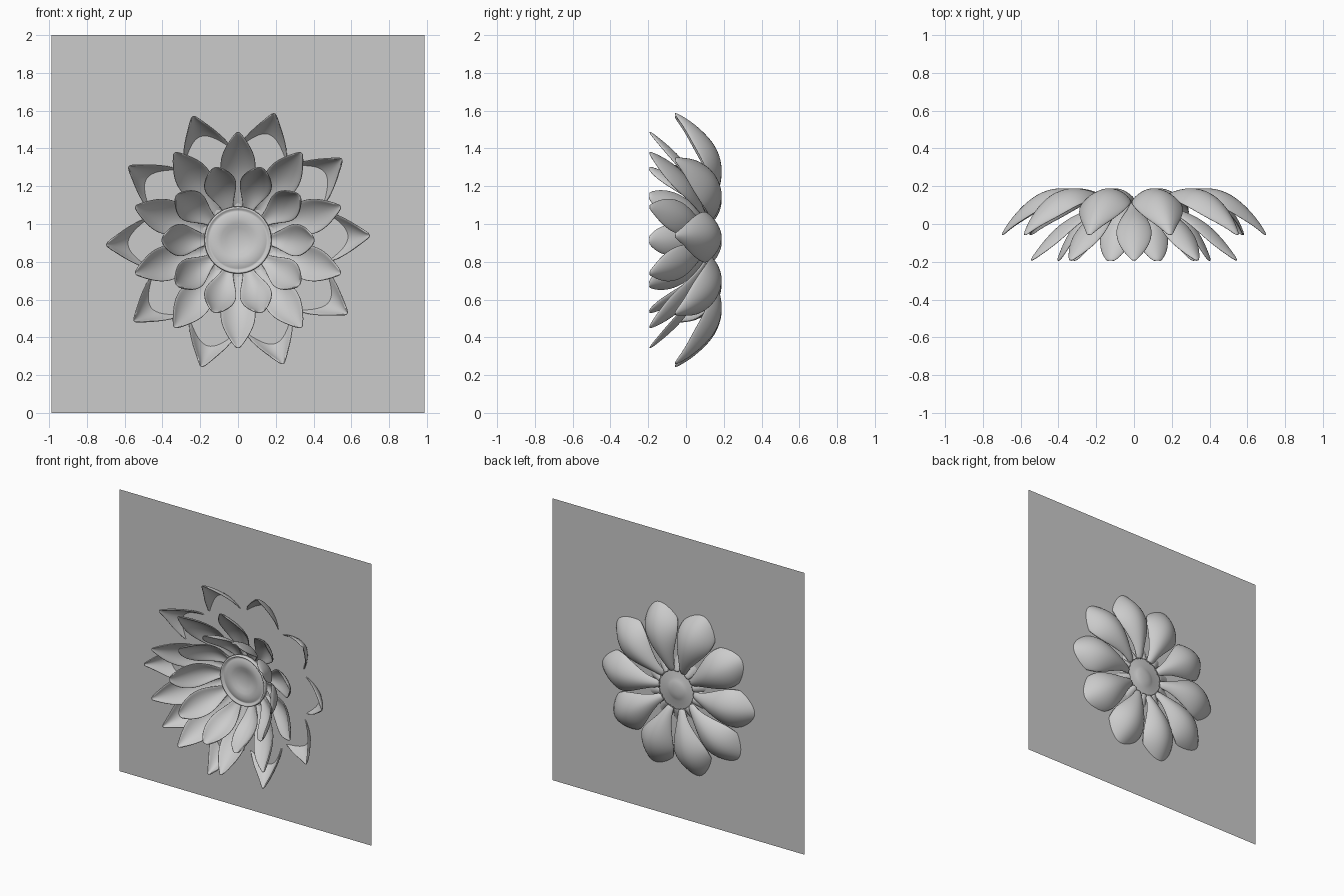
import bpy, bmesh
from math import sin, cos, radians, hypot, pi

if "Cube" in bpy.data.objects:
    bpy.data.objects.remove(bpy.data.objects["Cube"])

CZ = 0.915  # height of flower centre


def add_object(name, bm):
    me = bpy.data.meshes.new(name)
    bm.to_mesh(me)
    bm.free()
    ob = bpy.data.objects.new(name, me)
    bpy.context.collection.objects.link(ob)
    for p in me.polygons:
        p.use_smooth = True
    return ob


def petal(name, stations, angle, cup):
    """stations: (radius, depth, half width); cup: edge lift / half width"""
    bm = bmesh.new()
    rows = []
    ca, sa = cos(angle), sin(angle)
    for i, (r, y, w) in enumerate(stations):
        a, b = stations[max(i - 1, 0)], stations[min(i + 1, len(stations) - 1)]
        dr, dy = b[0] - a[0], b[1] - a[1]
        n = hypot(dr, dy)
        nr, ny = dy / n, -dr / n          # normal toward the front
        row = []
        for u in (-1, -0.6, 0, 0.6, 1):
            lift = cup * w * u * u
            rr, yy, s = r + nr * lift, y + ny * lift, u * w
            row.append(bm.verts.new((rr * ca - s * sa, yy, CZ + rr * sa + s * ca)))
        rows.append(row)
    for p, q in zip(rows, rows[1:]):
        for k in range(4):
            bm.faces.new((p[k], p[k + 1], q[k + 1], q[k]))
    bmesh.ops.recalc_face_normals(bm, faces=bm.faces)
    ob = add_object(name, bm)
    so = ob.modifiers.new("thickness", 'SOLIDIFY')
    so.thickness = 0.012
    so.offset = 0
    ss = ob.modifiers.new("smooth", 'SUBSURF')
    ss.levels = ss.render_levels = 2


# Petal rings
outer = [(.13, .11, .025), (.20, .145, .04), (.30, .185, .095), (.41, .20, .135),
         (.52, .165, .14), (.61, .08, .105), (.665, .005, .05), (.70, -.06, .008)]
middle = [(.13, .115, .02), (.20, .09, .03), (.29, .06, .065), (.38, .02, .095),
          (.46, -.05, .095), (.52, -.12, .065), (.575, -.195, .008)]
inner = [(.13, .11, .02), (.19, .085, .03), (.26, .05, .065), (.32, -.01, .09),
         (.365, -.085, .085), (.39, -.15, .06), (.405, -.195, .02)]
for label, st, start, cup in (("outer", outer, 2, .65), ("middle", middle, 18, .45),
                              ("inner", inner, 0, .45)):
    for k in range(10):
        petal(f"{label}_petal_{k + 1}", st, radians(start + 36 * k), cup)

# Lathed flower centre with a dimple and raised rim
profile = [(.0, .078), (.03, .076), (.065, .07), (.09, .06), (.125, .055), (.15, .062),
           (.16, .066), (.166, .05), (.175, .05), (.178, .062), (.172, .085),
           (.14, .095), (.085, .095), (.065, .105), (.03, .112), (0, .113)]
bm = bmesh.new()
vs = [bm.verts.new((r, y, CZ)) for r, y in profile]
es = [bm.edges.new(e) for e in zip(vs, vs[1:])]
bmesh.ops.spin(bm, geom=vs + es, cent=(0, 0, CZ), axis=(0, 1, 0), angle=2 * pi, steps=48)
bmesh.ops.remove_doubles(bm, verts=bm.verts, dist=1e-4)
bmesh.ops.recalc_face_normals(bm, faces=bm.faces)
add_object("flower_centre", bm)

# Flat square backing sheet cutting through the flower
bm = bmesh.new()
bm.faces.new([bm.verts.new((x, .084, z)) for x, z in
              ((-.988, 0), (.988, 0), (.988, 2), (-.988, 2))])
add_object("backing_sheet", bm)
